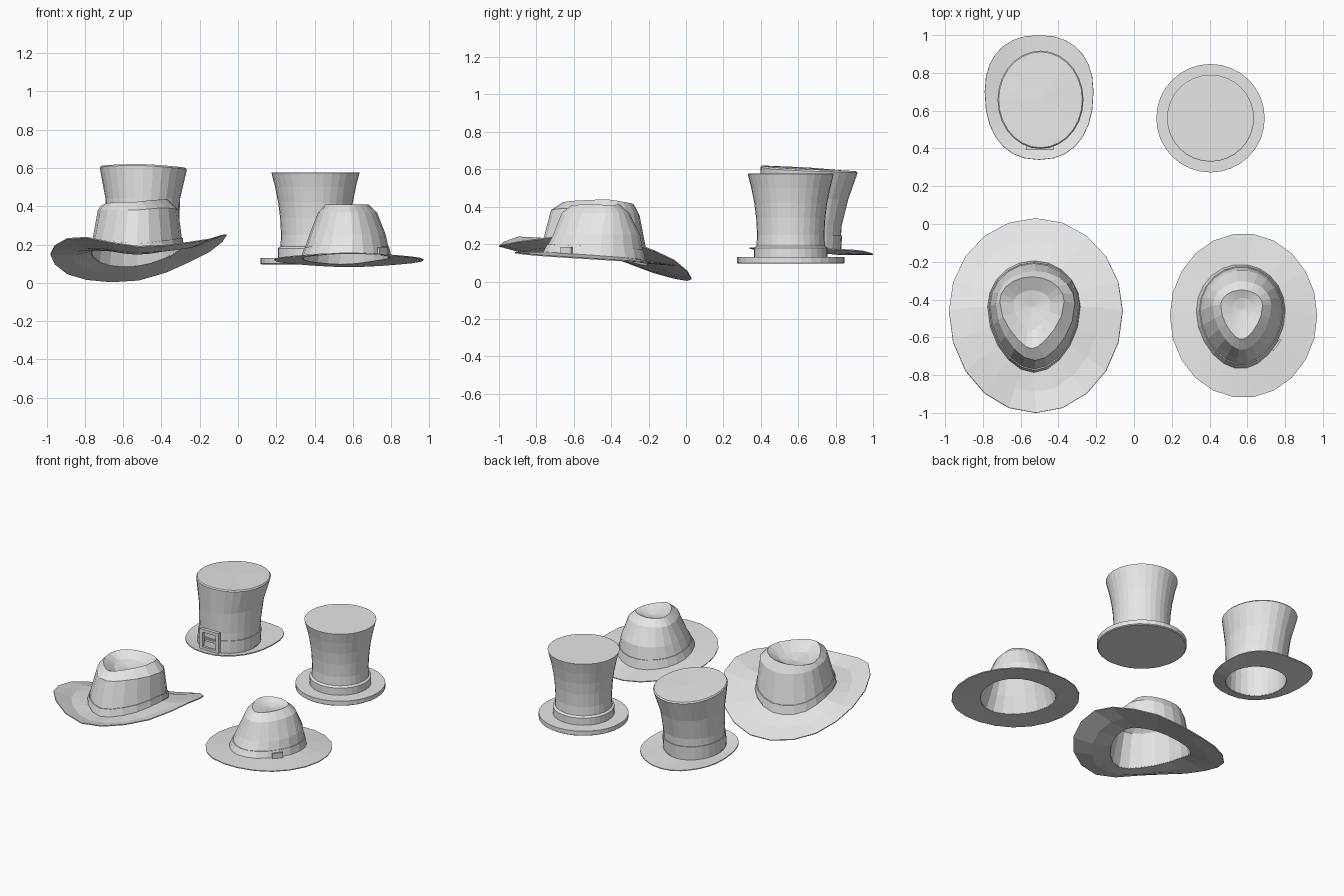
import bpy, bmesh, math
from mathutils import Vector, Matrix

cube = bpy.data.objects.get("Cube")
if cube:
    bpy.data.objects.remove(cube, do_unlink=True)

# One plain grey for every hat
felt = bpy.data.materials.new("light_grey_felt")
felt.use_nodes = True
grey = (0.8, 0.8, 0.8, 1)
felt.diffuse_color = grey
felt.node_tree.nodes["Principled BSDF"].inputs["Base Color"].default_value = grey


def wave(values, t):
    """Smooth periodic curve through evenly spaced heights, t in turns."""
    if not isinstance(values, tuple):
        return values
    n = len(values)
    i = math.floor(t * n)
    f = t * n - i
    a, b, c, d = (values[(i + k) % n] for k in (-1, 0, 1, 2))
    return b + f * ((c - a) + f * ((2 * a - 5 * b + 4 * c - d) + f * (3 * (b - c) + d - a))) / 2


def ring(x0, x1, y0, y1, z, n, cy=None, pinch=0, square=1):
    """Egg-shaped ring inside bounds; heights run from +x counter-clockwise."""
    cx = (x0 + x1) / 2
    cy = (y0 + y1) / 2 if cy is None else cy
    points = []
    for i in range(n):
        t = i / n
        c, s = math.cos(t * math.tau), math.sin(t * math.tau)
        c = math.copysign(abs(c) ** square, c)
        s = math.copysign(abs(s) ** square, s)
        narrow = 1 - pinch * s * s if s < 0 else 1
        points.append(Vector((cx + (x1 - x0) / 2 * c * narrow,
                              cy + s * (y1 - cy if s > 0 else cy - y0),
                              wave(z, t))))
    return points


def finish(name, bm, thickness=0):
    mesh = bpy.data.meshes.new(name)
    bm.to_mesh(mesh)
    bm.free()
    mesh.materials.append(felt)
    obj = bpy.data.objects.new(name, mesh)
    bpy.context.collection.objects.link(obj)
    if thickness:
        shell = obj.modifiers.new("Shell", 'SOLIDIFY')
        shell.thickness = thickness
        shell.offset = 0
    return obj


def loft(name, rings, top=None, closed_base=False, thickness=0):
    """Skin the rings; top is the height of the centre of the lid."""
    bm = bmesh.new()
    loops = [[bm.verts.new(p) for p in r] for r in rings]
    n = len(loops[0])
    for low, high in zip(loops, loops[1:]):
        for i in range(n):
            j = (i + 1) % n
            bm.faces.new((low[i], low[j], high[j], high[i]))
    if top is not None:
        centre = sum(rings[-1], Vector()) / n
        tip = bm.verts.new((centre.x, centre.y, top))
        for i in range(n):
            bm.faces.new((loops[-1][i], loops[-1][(i + 1) % n], tip))
    if closed_base:
        bm.faces.new(loops[0][::-1])
    return finish(name, bm, thickness)


def band(name, low, high, start, end, swell):
    """Ribbon hugging the crown between two of its rings."""
    def wrap(t, grow):
        pts = [a.lerp(b, t) for a, b in zip(low, high)]
        mid = sum(pts, Vector()) / len(pts)
        return [Vector((mid.x + (p.x - mid.x) * grow, mid.y + (p.y - mid.y) * grow, p.z)) for p in pts]
    return loft(name, [wrap(start, 1), wrap(start, swell), wrap(end, swell), wrap(end, 1)])


def boxes(name, parts, place):
    """Join boxes given as (centre, size) and put them in place."""
    bm = bmesh.new()
    for centre, size in parts:
        bmesh.ops.create_cube(bm, size=1, matrix=Matrix.Translation(centre) @ Matrix.Diagonal((*size, 1)))
    bm.transform(place)
    return finish(name, bm)


# Wide-brimmed hat: front and one side swept up, back dipping down
N = 20
brim_edge = ring(-.98, -.06, -1, .03, (.25, .14, .015, .03, .15, .24, .19, .22), N, -.46)
brim_mid = ring(-.87, -.18, -.89, -.09, (.205, .14, .05, .06, .145, .185, .16, .18), N, -.44)
base = ring(-.77, -.29, -.78, -.2, (.19, .14, .09, .1, .16, .17, .15, .17), N, -.44, .1)
shoulder = ring(-.73, -.315, -.72, -.25, (.38, .37, .35, .36, .38, .38, .38, .39), N, -.42, .2)
rim = ring(-.71, -.37, -.66, -.28, (.435, .42, .41, .41, .405, .42, .42, .43), N, -.41, .4)
dent = ring(-.64, -.44, -.56, -.35, .375, N, -.42, .3)
loft("wide_hat_brim", [brim_edge, brim_mid, base], thickness=.006)
loft("wide_hat_crown", [base, shoulder, rim, dent], .36, thickness=.005)
band("wide_hat_band", base, shoulder, .05, .24, 1.03)

# Soft hat with a gently dented crown
N = 22
brim_edge = ring(.19, .97, -.92, -.05, (.12, .1, .085, .1, .12, .14, .155, .14), N)
base = ring(.335, .795, -.76, -.22, (.135, .12, .1, .11, .13, .145, .155, .15), N, -.46, .1)
waist = ring(.375, .77, -.71, -.245, .25, N, -.45, .12)
shoulder = ring(.42, .725, -.665, -.305, .365, N, -.43, .2)
rim = ring(.46, .68, -.61, -.35, .408, N, -.43, .3)
dent = ring(.52, .63, -.51, -.39, .39, N)
loft("soft_hat_brim", [brim_edge, base], thickness=.006)
loft("soft_hat_crown", [base, waist, shoulder, rim, dent], .38, thickness=.005)
band("soft_hat_band", base, waist, .04, .45, 1.03)
boxes("soft_hat_band_tab", [((0, 0, 0), (.07, .012, .04))],
      Matrix.Translation((.755, -.64, .165)) @ Matrix.Rotation(.95, 4, 'Z'))

# Plain tall hat, solid, turned as one profile with raised band
profile = [(.28, .095), (.287, .1), (.287, .13), (.197, .13), (.197, .18), (.183, .19),
           (.18, .25), (.185, .34), (.195, .42), (.211, .5), (.23, .575), (.225, .577)]
loft("plain_tall_hat", [ring(.405 - r, .405 + r, .56 - r, .56 + r, z, 32) for r, z in profile],
     .577, closed_base=True)

# Buckled tall hat: open, slightly tilted, oval
N = 28
brim_edge = ring(-.79, -.215, .34, 1, (.175, .165, .145, .165, .175, .18, .178, .18), N, .7, square=.88)
base = ring(-.69, -.31, .41, .82, (.155, .15, .145, .15, .155, .16, .165, .16), N)
waist = ring(-.685, -.31, .415, .83, .3, N)
chest = ring(-.69, -.305, .41, .865, .44, N)
lip = ring(-.72, -.27, .4, .915, (.59, .585, .58, .585, .6, .61, .612, .6), N)
lid = ring(-.715, -.275, .405, .91, (.597, .592, .587, .592, .607, .615, .618, .607), N)
loft("buckled_hat_brim", [brim_edge, base], thickness=.006)
loft("buckled_hat_crown", [base, waist, chest, lip, lid], .602, thickness=.005)
band("buckled_hat_band", base, waist, .08, .65, 1.04)

# Square buckle on the front of the band
frame = []
for side in (-1, 1):
    frame.append(((side * .062, 0, 0), (.022, .022, .146)))
    frame.append(((0, 0, side * .062), (.102, .022, .022)))
frame.append(((.01, 0, 0), (.095, .014, .014)))
boxes("buckled_hat_buckle", frame, Matrix.Translation((-.5, .402, .24)))
